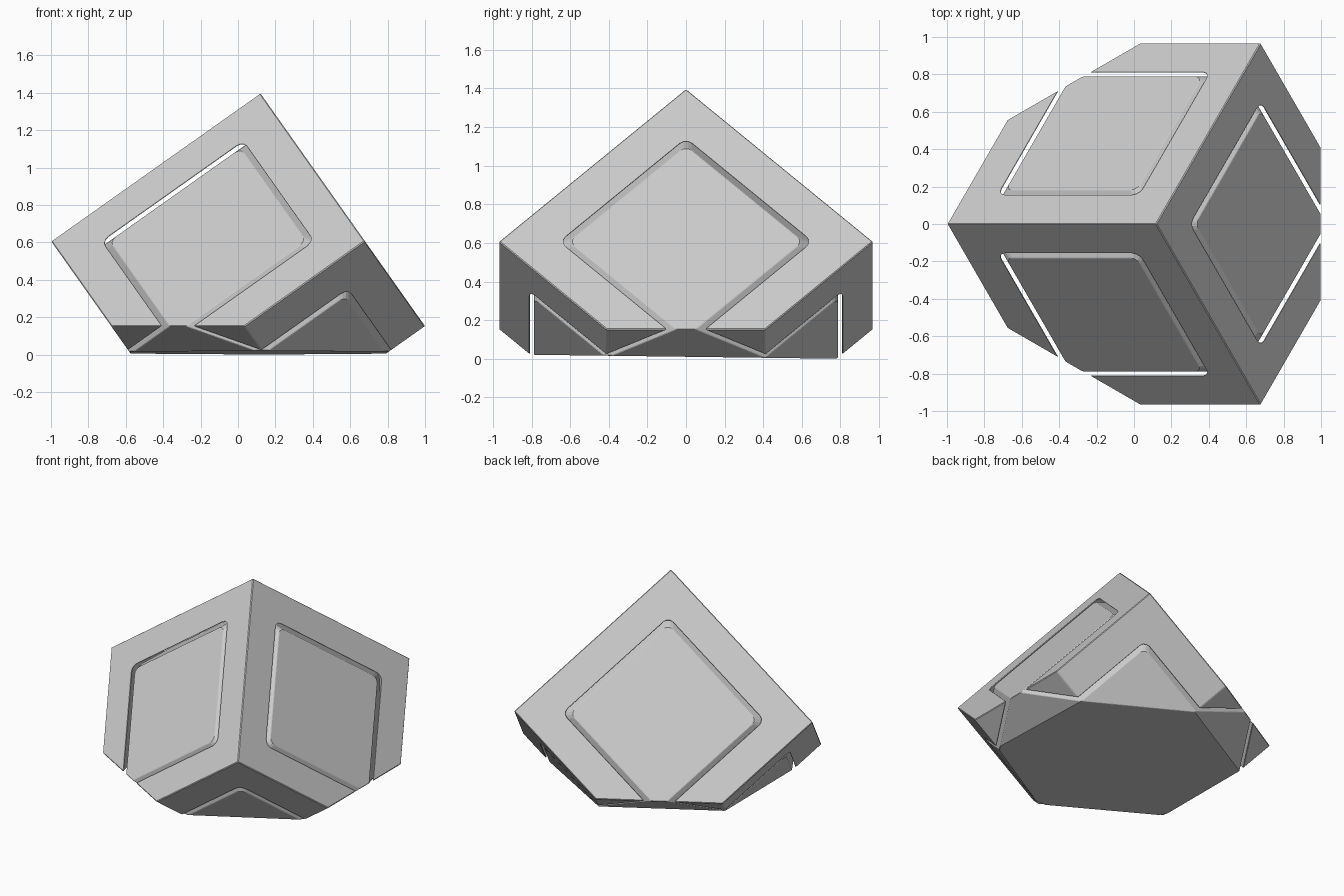
import bpy, bmesh, math
from mathutils import Vector, Matrix

if "Cube" in bpy.data.objects:
    bpy.data.objects.remove(bpy.data.objects["Cube"])

EDGE = 1.37        # cube edge
KEEP = 1.575       # limit of the deep cut on the three lower edges
H, V = EDGE * math.sqrt(2 / 3), EDGE / math.sqrt(3)

# cube axes run down from the top corner, so the cube balances on its corner
axes = [Vector((H * math.cos(a), H * math.sin(a), -V))
        for a in (math.pi, math.pi / 3, -math.pi / 3)]
TO_WORLD = Matrix.Translation((H - 1, 0, 1.4)) @ Matrix(
    [[axes[c][r] for c in range(3)] + [0] for r in range(3)] + [[0, 0, 0, 1]])
PAIRS = [(0, 1), (0, 2), (1, 2)]


def cube(grow=0.0):
    bm = bmesh.new()
    bmesh.ops.create_cube(bm, size=1 + 2 * grow)
    bmesh.ops.translate(bm, vec=(.5, .5, .5), verts=bm.verts)
    return bm


def cut(bm, point, normal):
    """Slice off everything on the normal side and cap the hole."""
    r = bmesh.ops.bisect_plane(bm, geom=bm.verts[:] + bm.edges[:] + bm.faces[:],
                               plane_co=point, plane_no=normal,
                               clear_outer=True, dist=1e-6)
    edges = [e for e in r['geom_cut']
             if isinstance(e, bmesh.types.BMEdge) and e.is_boundary]
    if edges:
        bmesh.ops.edgeloop_fill(bm, edges=edges)
    bmesh.ops.recalc_face_normals(bm, faces=bm.faces)


def diag(i, j, si, sj):
    n = Vector((0, 0, 0))
    n[i], n[j] = si, sj
    return n


def chamfer_edges(bm, c):
    """Slanted sides along the three upper and six middle cube edges."""
    for i, j in PAIRS:
        cut(bm, diag(i, j, c, 0), diag(i, j, -1, -1))
        cut(bm, diag(i, j, 1 - c, 0), diag(i, j, 1, -1))
        cut(bm, diag(i, j, 0, 1 - c), diag(i, j, -1, 1))
    # round the edges where two slanted sides meet
    def slanted(f):
        return max(abs(x) for x in f.normal) < .9
    bm.normal_update()
    edges = [e for e in bm.edges if all(slanted(f) for f in e.link_faces)]
    bmesh.ops.bevel(bm, geom=edges, offset=.025, segments=3, profile=.5,
                    affect='EDGES', clamp_overlap=True)


def cut_lower(bm):
    for i, j in PAIRS:
        cut(bm, diag(i, j, KEEP, 0), diag(i, j, 1, 1))


def finish(name, bm):
    bmesh.ops.transform(bm, matrix=TO_WORLD, verts=bm.verts)
    bmesh.ops.recalc_face_normals(bm, faces=bm.faces)
    return bm


def make(name, bm):
    finish(name, bm)
    me = bpy.data.meshes.new(name)
    bm.to_mesh(me)
    bm.free()
    ob = bpy.data.objects.new(name, me)
    bpy.context.collection.objects.link(ob)
    return ob


def soften(ob):
    b = ob.modifiers.new("soft_edges", 'BEVEL')
    b.width, b.segments = .005, 1
    b.limit_method, b.angle_limit = 'ANGLE', math.radians(40)


# inner block with flush panels and a flat, slightly tilted base
bm = cube()
chamfer_edges(bm, .187)
cut_lower(bm)
inv = TO_WORLD.inverted()
base_n = Vector((0, -.013, -1))
cut(bm, inv @ Vector((0, 0, .012)), TO_WORLD.to_3x3().transposed() @ base_n)
block = make("inner_block", bm)
soften(block)

# outer frame: triangular bars left after hollowing the cube
bm = cube()
cut_lower(bm)
frame = make("outer_frame", bm)
bm = cube(.05)
chamfer_edges(bm, .165)
cutter = make("frame_cutter", bm)
cutter.hide_render = True
cutter.hide_set(True)
b = frame.modifiers.new("hollow", 'BOOLEAN')
b.operation, b.solver, b.object = 'DIFFERENCE', 'EXACT', cutter
soften(frame)

# drop the lowest point onto the floor
bpy.context.view_layer.update()
low = min((block.matrix_world @ v.co).z for v in block.data.vertices)
for ob in (block, frame, cutter):
    ob.location.z -= low
